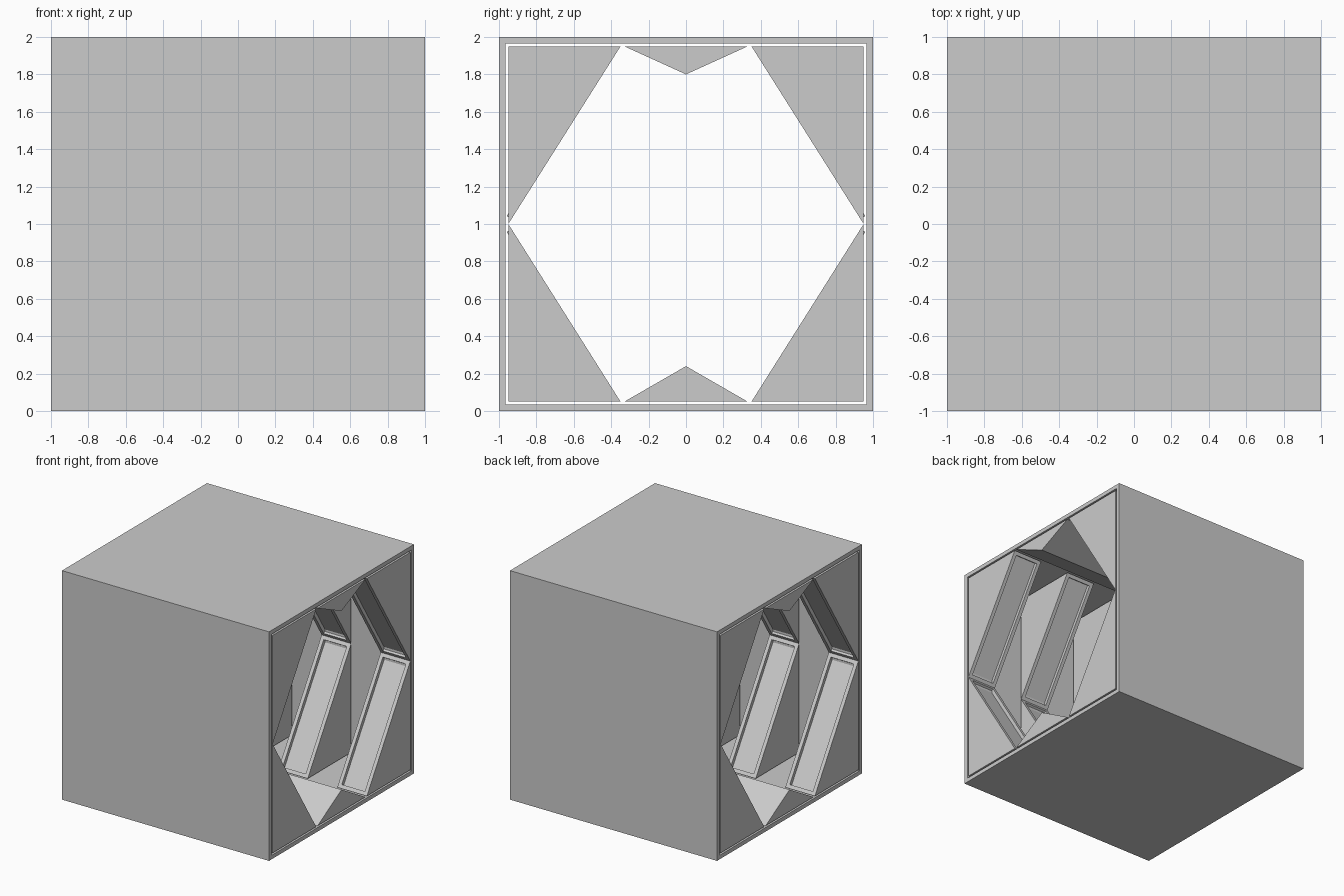
import bpy, bmesh

if "Cube" in bpy.data.objects:
    bpy.data.objects.remove(bpy.data.objects["Cube"])


def finish(bm, name):
    bmesh.ops.recalc_face_normals(bm, faces=bm.faces)
    mesh = bpy.data.meshes.new(name)
    bm.to_mesh(mesh)
    bm.free()
    obj = bpy.data.objects.new(name, mesh)
    bpy.context.collection.objects.link(obj)
    return obj


def prism(profile, x0, x1):
    """Extrude a (y, z) profile along x; returns bmesh and its side faces."""
    bm = bmesh.new()
    a = [bm.verts.new((x0, y, z)) for y, z in profile]
    b = [bm.verts.new((x1, y, z)) for y, z in profile]
    bm.faces.new(a)
    bm.faces.new(b[::-1])
    n = len(profile)
    sides = [bm.faces.new((a[i], b[i], b[(i + 1) % n], a[(i + 1) % n])) for i in range(n)]
    bmesh.ops.recalc_face_normals(bm, faces=bm.faces)
    return bm, sides


# outer shell: square tube open along x
bm = bmesh.new()
bmesh.ops.create_cube(bm, size=2)
bmesh.ops.translate(bm, verts=bm.verts, vec=(0, 0, 1))
ends = [f for f in bm.faces if abs(f.normal.x) > 0.9]
bmesh.ops.inset_individual(bm, faces=ends, thickness=0.05)
edges = [e for f in ends for e in f.edges]
bmesh.ops.delete(bm, geom=ends, context='FACES_ONLY')
bmesh.ops.bridge_loops(bm, edges=edges)
finish(bm, "corridor_shell")

# wall ribs: corner wedges with a recessed panel on each sloped face
PITCH = 2 / 7
for i in range(4):
    x0 = -1 + 2 * i * PITCH
    for sy, side in ((-1, "front"), (1, "back")):
        for sz, level in ((-1, "lower"), (1, "upper")):
            wedge = [(sy * 0.35, 1 + sz * 0.95), (sy * 0.95, 1), (sy * 0.95, 1 + sz * 0.95)]
            bm, sides = prism(wedge, x0, x0 + PITCH)
            bmesh.ops.inset_individual(bm, faces=[sides[0]], thickness=0.045)
            bmesh.ops.inset_individual(bm, faces=[sides[0]], thickness=0.0001, depth=-0.03)
            finish(bm, f"{side}_{level}_rib_{i + 1}")

# floor and ceiling ridges running the full length
for name, base, tip in (("floor_ridge", 0.05, 0.24), ("ceiling_ridge", 1.95, 1.8)):
    bm, _ = prism([(-0.33, base), (0.33, base), (0, tip)], -1, 1)
    finish(bm, name)
